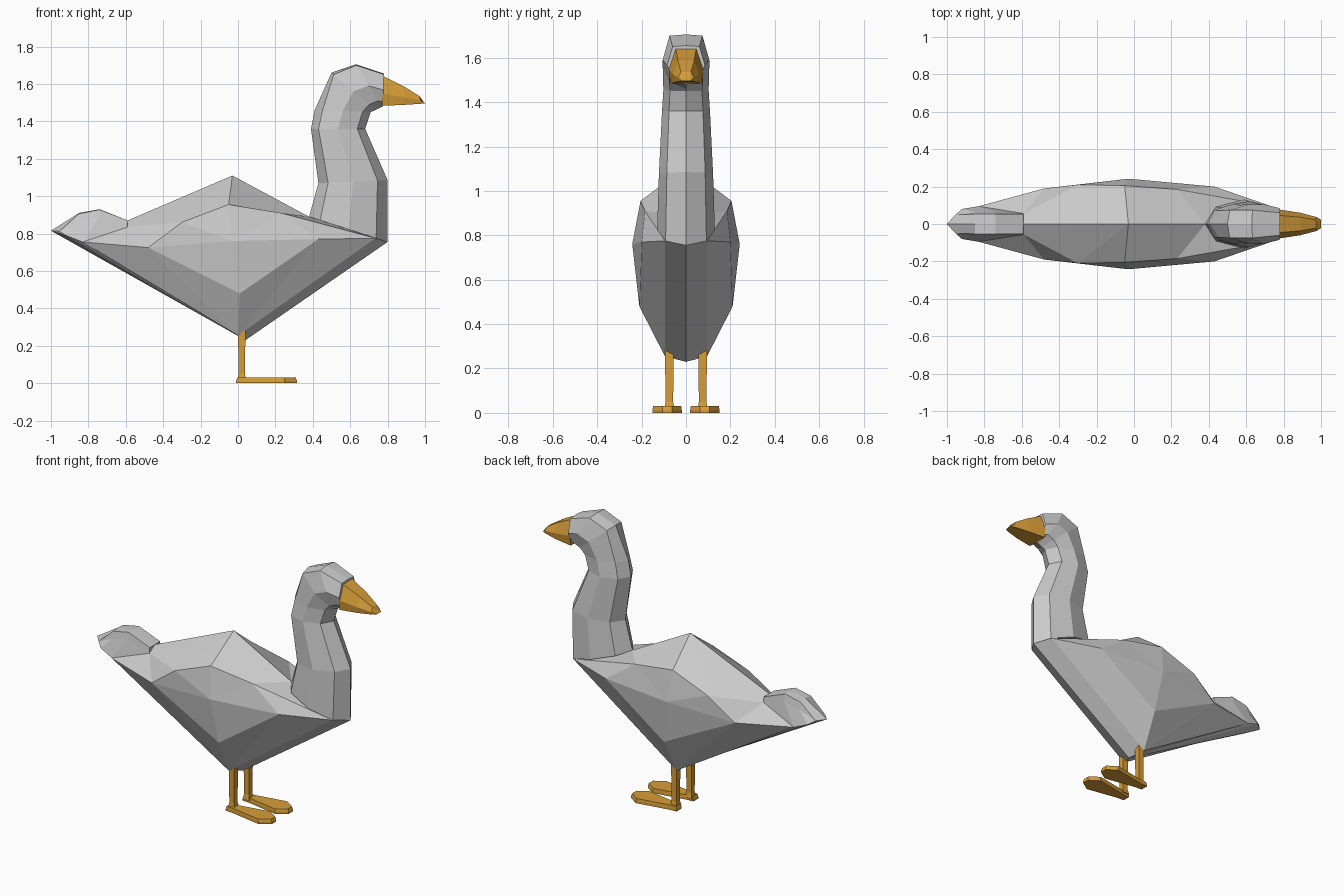
import bpy, bmesh, math
from mathutils import Vector

if "Cube" in bpy.data.objects:
    bpy.data.objects.remove(bpy.data.objects["Cube"])

orange = bpy.data.materials.new("orange")
orange.diffuse_color = (0.68, 0.34, 0.04, 1)
orange.use_nodes = True
orange.node_tree.nodes["Principled BSDF"].inputs["Base Color"].default_value = orange.diffuse_color


def finish(name, bm, mat=None):
    bmesh.ops.remove_doubles(bm, verts=bm.verts[:], dist=0.0005)
    bmesh.ops.recalc_face_normals(bm, faces=bm.faces[:])
    me = bpy.data.meshes.new(name)
    bm.to_mesh(me)
    bm.free()
    ob = bpy.data.objects.new(name, me)
    bpy.context.collection.objects.link(ob)
    if mat:
        me.materials.append(mat)
    return ob


def loft(name, rings, mat=None):
    """Skin a list of equal-length closed rings and cap both ends."""
    bm = bmesh.new()
    loops = [[bm.verts.new(p) for p in r] for r in rings]
    n = len(loops[0])
    for a, b in zip(loops, loops[1:]):
        for i in range(n):
            j = (i + 1) % n
            bm.faces.new((a[i], a[j], b[j], b[i]))
    bm.faces.new(loops[0])
    bm.faces.new(loops[-1])
    return finish(name, bm, mat)


# Body with raised tail: one half as lettered corners, built on both sides
pts = {
    'k': (.04, 0, .23), 'c': (.80, 0, .755), 't': (-1, 0, .815),      # keel, chest, tail tip
    'b': (0, .095, .255), 'e': (.735, .095, .775),                    # belly edge
    's': (-.83, .095, .755), 'u': (-.92, .08, .79),                   # tail side
    'd': (-.48, .19, .725), 'h': (-.30, .21, .86), 'G': (-.05, .205, .955),
    'j': (.23, .185, .91), 'D': (.43, .20, .77), 'l': (.01, .21, .48),
    'w': (-.03, .242, .76),                                           # widest point
    'g': (-.03, 0, 1.11), 'N': (.38, 0, .89), 'p': (-.59, 0, .87),    # spine
    'm': (-.74, 0, .93), 'o': (-.85, 0, .91),
    'P': (-.59, .053, .87), 'M': (-.74, .053, .928), 'O': (-.85, .053, .906),
    'q': (-.59, .056, .835), 'n': (-.74, .062, .888), 'r': (-.85, .064, .86),
    'v': (-.955, .05, .812),
}
faces = ("kbs ksu kut kceb bsd bdl blD bDe "          # belly and lower flank
         "wdh whG wGj wjD wDl wld jDe jeN GgNj Nec "  # upper flank, shoulder
         "gGh ghq gpq hdq dsq "                       # back
         "qns nrs rus rvu vtu qPMn nMOr rOv "         # tail side
         "pmMP moOM otvO pPq")                        # tail top
bm = bmesh.new()
for side in (1, -1):
    vs = {c: bm.verts.new((x, y * side, z)) for c, (x, y, z) in pts.items()}
    for f in faces.split():
        bm.faces.new([vs[c] for c in f])
finish("body", bm)


# Neck and head: eight-sided rings between a back point and a front point
def neck_ring(bx, bz, fx, fz, w, flat=.72):
    back, front = Vector((bx, 0, bz)), Vector((fx, 0, fz))
    mid, half = (back + front) / 2, (front - back) / 2
    ring = []
    for i in range(8):
        a = i * math.pi / 4
        c = math.cos(a)
        if -.9 < c < -.1:
            c = -flat
        ring.append(mid + half * c + Vector((0, w * math.sin(a), 0)))
    return ring


loft("neck_and_head", [neck_ring(*r) for r in (
    (.38, .89, .80, .755, .13),
    (.43, 1.07, .80, 1.085, .122),
    (.39, 1.36, .68, 1.36, .108),
    (.41, 1.46, .71, 1.45, .102),
    (.50, 1.66, .735, 1.46, .105, .9),
    (.63, 1.705, .765, 1.475, .105, .95),
    (.78, 1.655, .775, 1.48, .085, .95))])


# Bill: tapering six-sided sections
def bill_ring(x, top, bottom, w, lean=0):
    prof = ((-.6, 1), (.6, 1), (1, .4), (.9, 0), (-.9, 0), (-1, .4))
    return [(x + lean * (1 - v), w * y, bottom + (top - bottom) * v) for y, v in prof]


loft("bill", [bill_ring(*r) for r in (
    (.77, 1.645, 1.483, .078),
    (.89, 1.585, 1.488, .06),
    (.97, 1.535, 1.494, .037, .01),
    (.985, 1.512, 1.496, .025, .015))], orange)

# Legs and webbed feet
outline = ((-.01, .025), (.04, .028), (.25, .066), (.315, .022))
outline += tuple((x, -y) for x, y in reversed(outline))
for side, label in ((-1, "right"), (1, "left")):
    y0 = side * .085
    loft(label + "_foot",
         [[(.15 + (x - .15) * s, y0 + y * s, z) for x, y in outline]
          for z, s in ((0, 1), (.012, 1), (.03, .96))], orange)
    y1 = side * .075
    loft(label + "_leg",
         [[(.02 + sx * r, y1 + sy * r, z)
           for sx, sy in ((-1, -1), (1, -1), (1, 1), (-1, 1))]
          for z, r in ((.015, .024), (.05, .017), (.30, .02))], orange)
